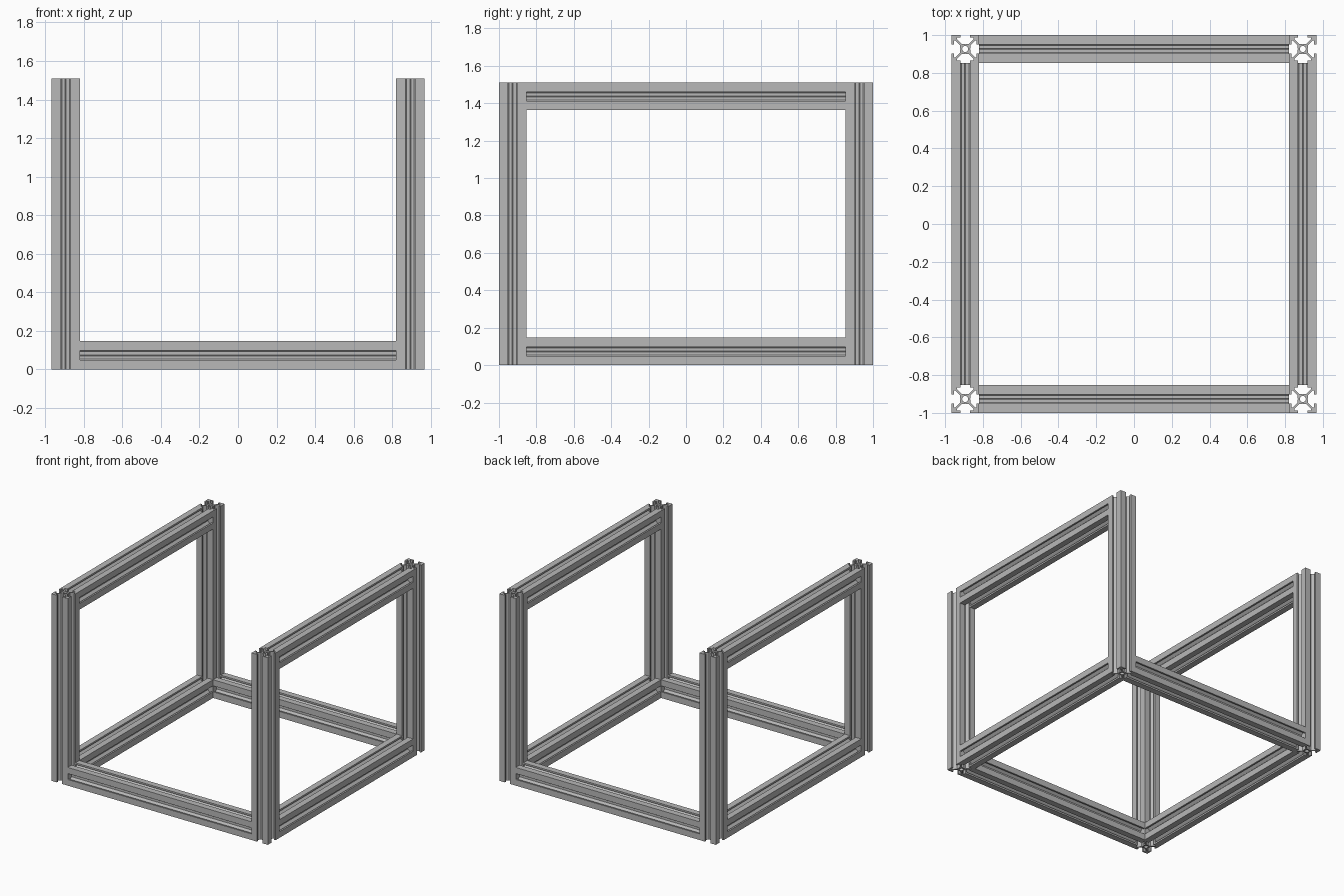
import bpy, bmesh, math
from mathutils import Matrix, Vector

cube = bpy.data.objects.get("Cube")
if cube:
    bpy.data.objects.remove(cube, do_unlink=True)

# Overall sizes
HALF_X, HALF_Y, HEIGHT = 0.967, 1.0, 1.51
BAR = 0.147                # width of the square extrusion
UNIT = BAR / 20            # profile is drawn on a 20-unit square

metal = bpy.data.materials.new("grey_aluminium")
metal.use_nodes = True
GREY = (0.48, 0.48, 0.48, 1)
metal.diffuse_color = GREY
metal.node_tree.nodes["Principled BSDF"].inputs["Base Color"].default_value = GREY


def slot_profile():
    """One slotted side, from its left corner to its right, turned four times."""
    right = [(0.35, 3.65), (2.6, 3.65), (6, 7.05), (6, 8.2), (3.3, 8.2), (3.3, 10)]
    side = [(-10, 10)] + [(-x, y) for x, y in reversed(right)]
    side += [(0, 3.3)] + right
    points = []
    for turn in range(4):
        spin = Matrix.Rotation(-turn * math.pi / 2, 2)
        points += [spin @ Vector(p) for p in side]
    return points


def bore_profile(radius=2.2, count=24):
    return [Vector((radius * math.cos(math.tau * i / count),
                    radius * math.sin(math.tau * i / count))) for i in range(count)]


def extrusion(name, length, centre, axis):
    """Slotted bar of a given length, running along the x, y or z axis."""
    bm = bmesh.new()
    for loop in (slot_profile(), bore_profile()):
        verts = [bm.verts.new((p.x * UNIT, p.y * UNIT, -length / 2)) for p in loop]
        for i, v in enumerate(verts):
            bm.edges.new((v, verts[i - 1]))
    bmesh.ops.triangle_fill(bm, edges=bm.edges[:], use_beauty=True)
    result = bmesh.ops.extrude_face_region(bm, geom=bm.faces[:], use_keep_orig=True)
    top = [g for g in result["geom"] if isinstance(g, bmesh.types.BMVert)]
    bmesh.ops.translate(bm, verts=top, vec=(0, 0, length))
    bmesh.ops.recalc_face_normals(bm, faces=bm.faces[:])
    turn = {"x": Matrix.Rotation(math.pi / 2, 4, "Y"),
            "y": Matrix.Rotation(math.pi / 2, 4, "X"),
            "z": Matrix.Identity(4)}[axis]
    bm.transform(turn)
    mesh = bpy.data.meshes.new(name)
    bm.to_mesh(mesh)
    bm.free()
    mesh.materials.append(metal)
    obj = bpy.data.objects.new(name, mesh)
    obj.location = centre
    bpy.context.collection.objects.link(obj)
    bpy.ops.object.select_all(action="DESELECT")
    obj.select_set(True)
    bpy.context.view_layer.objects.active = obj
    bpy.ops.object.shade_smooth_by_angle(angle=math.radians(25))


post_x, post_y = HALF_X - BAR / 2, HALF_Y - BAR / 2
low, high = BAR / 2, HEIGHT - BAR / 2

# Corner posts
for x_name, sx in (("right", -1), ("left", 1)):
    for y_name, sy in (("front", -1), ("back", 1)):
        extrusion(f"{y_name}_{x_name}_post", HEIGHT,
                  (sx * post_x, sy * post_y, HEIGHT / 2), "z")

# Side rails, bottom and top
for x_name, sx in (("right", -1), ("left", 1)):
    for z_name, z in (("bottom", low), ("top", high)):
        extrusion(f"{x_name}_{z_name}_rail", 2 * (HALF_Y - BAR),
                  (sx * post_x, 0, z), "y")

# Front and back rails at the bottom
for y_name, sy in (("front", -1), ("back", 1)):
    extrusion(f"{y_name}_bottom_rail", 2 * (HALF_X - BAR),
              (0, sy * post_y, low), "x")
